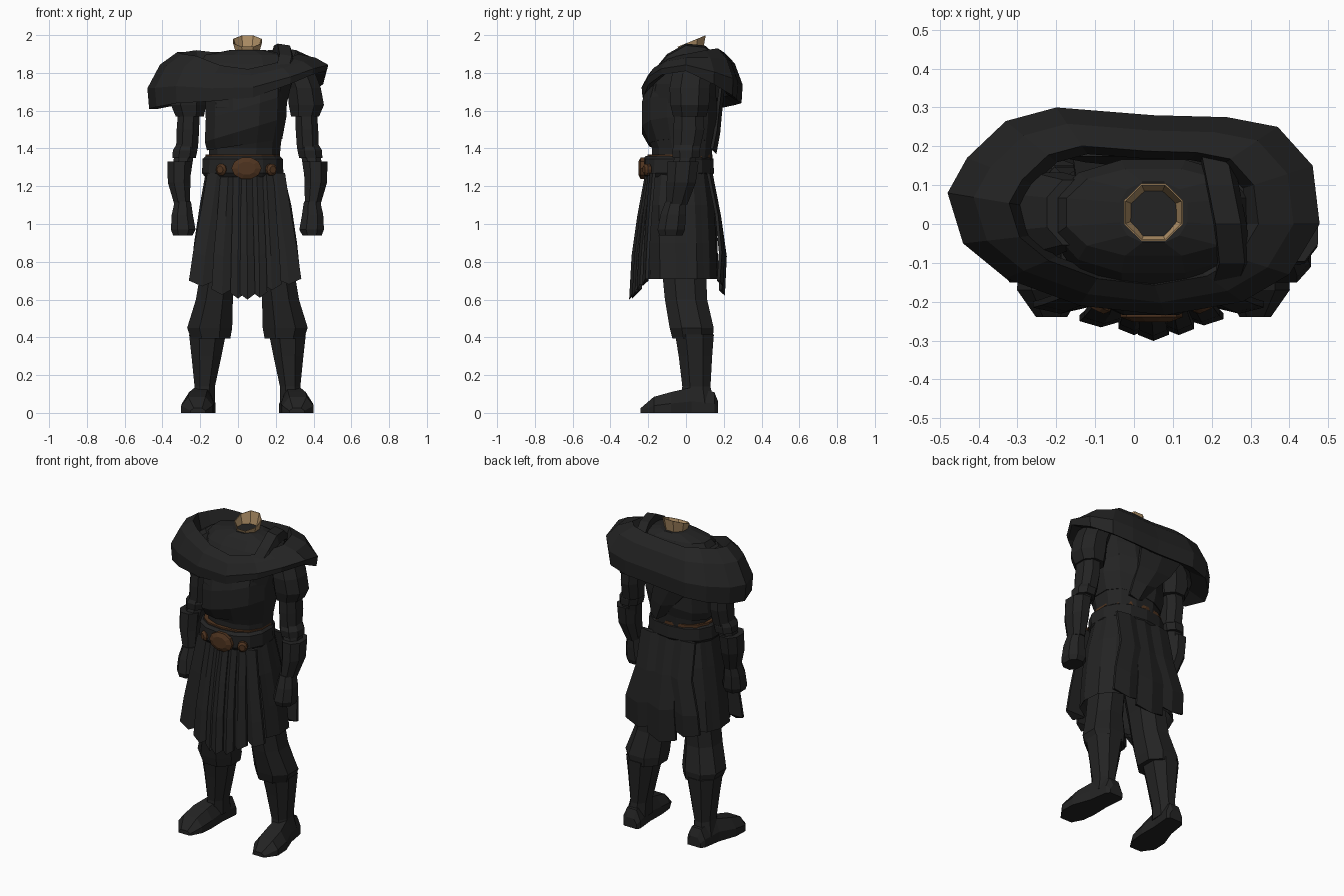
import bpy, bmesh, math

CX = 0.05  # symmetry line of the body


def mat(name, col):
    m = bpy.data.materials.new(name)
    m.diffuse_color = (*col, 1)
    return m


CLOTH = mat("charcoal cloth", (0.017, 0.017, 0.017))
BROWN = mat("brown leather", (0.078, 0.034, 0.014))
SKIN = mat("tan skin", (0.42, 0.27, 0.13))


def loft(name, rings, m=CLOTH, caps=True, cyclic=False):
    """Skin a list of equal-length closed rings."""
    bm = bmesh.new()
    vs = [[bm.verts.new(p) for p in r] for r in rings]
    n = len(vs[0])
    pairs = list(zip(vs, vs[1:])) + ([(vs[-1], vs[0])] if cyclic else [])
    for a, b in pairs:
        for i in range(n):
            j = (i + 1) % n
            bm.faces.new((a[i], a[j], b[j], b[i]))
    if caps and not cyclic:
        bm.faces.new(vs[0])
        bm.faces.new(vs[-1])
    bmesh.ops.recalc_face_normals(bm, faces=bm.faces)
    me = bpy.data.meshes.new(name)
    bm.to_mesh(me)
    bm.free()
    me.materials.append(m)
    ob = bpy.data.objects.new(name, me)
    bpy.context.collection.objects.link(ob)
    return ob


def oval(x, y, z, rx, ry, n=8, p=1.0, pleat=0.0, tilt=0.0):
    """Horizontal ring; p < 1 squares it off, pleat zigzags it, tilt slants it."""
    out = []
    for i in range(n):
        a = 2 * math.pi * (i + 0.5) / n
        c, s = math.cos(a), math.sin(a)
        k = 1 + pleat * (1 if i % 2 else -1)
        dx = rx * k * math.copysign(abs(c) ** p, c)
        dy = ry * k * math.copysign(abs(s) ** p, s)
        out.append((x + dx, y + dy, z + tilt * dx))
    return out


def panel(name, path, w0, w1, t=0.016, m=CLOTH):
    """Hanging strip; path points are (x, y, z), width runs along x, with a raised middle."""
    rings = []
    for i, (x, y, z) in enumerate(path):
        w = w0 + (w1 - w0) * i / (len(path) - 1)
        s = -1 if y < 0 else 1
        rings.append([(x - w / 2, y, z), (x, y + s * t, z - 0.01 * i), (x + w / 2, y, z),
                      (x + w / 2, y - s * t, z), (x - w / 2, y - s * t, z)])
    return loft(name, rings, m)


# neck: slanted open tube, narrowing downwards inside
low = oval(CX, 0.03, 1.89, 0.062, 0.06, 8)
top = [(x, y, 1.968 + 0.4 * (y - 0.03)) for x, y, z in oval(CX, 0.03, 2, 0.082, 0.08, 8)]
inner = [(CX + (x - CX) * .95, 0.03 + (y - 0.03) * .95, z) for x, y, z in top]
base = [(CX + (x - CX) * .9, 0.03 + (y - 0.03) * .9, 1.9) for x, y, z in low]
loft("neck", [low, top, inner, base], SKIN, caps=False)

# torso
loft("torso", [oval(*r, 12, 0.85) for r in [
    (.035, -.03, 1.22, .185, .155), (.035, -.02, 1.40, .195, .165), (.04, -.03, 1.48, .20, .185),
    (.045, -.035, 1.62, .215, .20), (CX, -.02, 1.74, .24, .185), (CX, .02, 1.85, .26, .15),
    (CX, .03, 1.895, .23, .115), (CX, .03, 1.922, .09, .08)]])

# diagonal wrap over the shirt, with a drape running down the back
loft("shirt_wrap", [oval(.035, -.025, 1.42, .205, .175, 12, .85, tilt=.15),
                    oval(.04, -.035, 1.50, .222, .205, 12, .85, tilt=.3),
                    oval(.045, -.035, 1.62, .222, .205, 12, .85, tilt=.3),
                    oval(.045, -.03, 1.70, .225, .19, 12, .85, tilt=.2)])
panel("back_drape", [(-.05, .19, 1.72), (-.01, .175, 1.6), (.05, .165, 1.5), (.1, .145, 1.4)], .3, .1)

# mantle: outer x, outer y, low edge z, crest z around the shoulders
MANTLE = [
    (.478, .0, 1.81, 1.90), (.46, .15, 1.74, 1.92), (.37, .25, 1.68, 1.93), (.24, .275, 1.66, 1.92),
    (.05, .28, 1.65, 1.91), (-.2, .30, 1.64, 1.91), (-.33, .265, 1.63, 1.92), (-.43, .17, 1.61, 1.91),
    (-.48, .08, 1.61, 1.91), (-.44, -.05, 1.62, 1.90), (-.33, -.14, 1.64, 1.89),
    (-.14, -.21, 1.65, 1.84), (.08, -.235, 1.67, 1.82), (.28, -.2, 1.74, 1.85), (.4, -.13, 1.79, 1.88)]
SECTION = [(.6, .6), (.67, 1), (.86, .78), (1, .36), (.98, 0), (.76, .15)]
loft("mantle", [[(x * k, y * k, lo + (hi - lo) * f) for k, f in SECTION]
                for x, y, lo, hi in MANTLE], cyclic=True)

# raised fold over one shoulder
fold = [(.2, .2, 1.86), (.22, .1, 1.945), (.24, 0, 1.955), (.25, -.1, 1.90), (.23, -.165, 1.82)]
loft("shoulder_fold", [[(x - .035, y, z - .05), (x - .03, y, z), (x + .035, y, z - .01),
                        (x + .05, y, z - .06)] for x, y, z in fold])

# belt, leather lining and buckles
loft("belt_lining", [oval(.025, -.032, z, .202, .172, 14, .85) for z in (1.28, 1.369)], BROWN)
loft("belt", [oval(.025, -.042, z, r, r - .03, 14, .85) for z, r in
              ((1.25, .205), (1.27, .22), (1.345, .217), (1.36, .2))])


def stud(name, x, y, z, rx, rz, turn=0.0):
    rings = []
    for d, k in ((.02, 1), (0, 1), (-.012, .6)):
        ring = []
        for i in range(10):
            a = math.tau * i / 10
            u = rx * k * math.cos(a)
            ring.append((x + u * math.cos(turn) - d * math.sin(turn),
                         y + u * math.sin(turn) + d * math.cos(turn), z + rz * k * math.sin(a)))
        rings.append(ring)
    loft(name, rings, BROWN)


stud("buckle", .045, -.24, 1.295, .08, .06)
for s in (-1, 1):
    stud("belt_stud", .045 + s * .135, -.213, 1.288, .03, .032, s * .45)

# pleated skirt
loft("skirt", [oval(x, y, z, rx, ry, 28, .8, .014) for x, y, z, rx, ry in [
    (.035, -.03, 1.27, .205, .16), (.04, -.03, 1.1, .24, .185), (.04, -.025, .9, .27, .19),
    (.04, -.02, .71, .29, .19), (.04, -.02, .74, .27, .175), (.04, -.02, 1.0, .2, .15)]])

# hanging skirt panels: x at top, x at hem, hem y, hem z, hem width
for x0, x1, y1, z1, w in [(-.11, -.19, -.215, .70, .14), (-.05, -.085, -.25, .655, .11),
                          (.005, .0, -.27, .635, .08), (.045, .05, -.285, .63, .08),
                          (.1, .115, -.27, .64, .08), (.15, .18, -.245, .68, .1),
                          (.2, .27, -.215, .71, .13)]:
    yt = -.2 + .15 * abs(x0 - .045)
    panel("front_skirt_panel", [(x0, yt, 1.27), (x0 * .6 + x1 * .4, yt * .5 + y1 * .5, 1.05),
                                (x0 * .2 + x1 * .8, yt * .15 + y1 * .85, .85), (x1, y1, z1)], w * .75, w)
for x0, x1, y1, z1 in [(-.07, -.12, .18, .72), (.04, .04, .19, .65), (.15, .2, .18, .70)]:
    panel("back_skirt_panel", [(x0, .125, 1.27), (x0, .17, 1.05), (x1, y1 + .01, .85), (x1, y1, z1)],
          .16, .2)

# limbs, mirrored: rings are (offset from centre line, y, z, rx, ry)
LIMBS = {
    "sleeve": [(.2, .03, 1.86, .08, .09), (.27, .03, 1.80, .095, .11), (.3, .02, 1.72, .095, .115),
               (.312, .02, 1.63, .1, .11), (.305, .02, 1.57, .08, .095)],
    "forearm": [(.31, .015, 1.62, .06, .08), (.315, .015, 1.5, .064, .088), (.32, .005, 1.40, .062, .075),
                (.335, 0, 1.37, .055, .06), (.35, -.02, 1.27, .055, .07)],
    "elbow_cuff": [(.325, .005, 1.42, .055, .07), (.33, 0, 1.39, .07, .08), (.335, 0, 1.35, .066, .075)],
    "bracer": [(.36, -.015, 1.33, .068, .088), (.362, -.025, 1.22, .064, .083), (.345, -.05, 1.1, .044, .06)],
    "hand": [(.342, -.055, 1.12, .046, .058), (.345, -.068, 1.05, .06, .072), (.34, -.078, .97, .07, .078),
             (.342, -.08, .94, .055, .066)],
    "trouser_leg": [(.1, -.01, 1.0, .1, .13), (.155, -.01, .75, .1, .125), (.175, 0, .6, .105, .12),
                    (.2, .03, .45, .128, .125), (.195, .035, .395, .112, .115)],
    "boot_shaft": [(.212, .045, .415, .104, .11), (.217, .05, .3, .085, .095),
                   (.226, .055, .14, .058, .08), (.235, .06, .05, .068, .095)],
}
# boot foot sections: offset, y, half width, height
FOOT = [(.225, .17, .045, .06), (.228, .15, .06, .11), (.243, .03, .064, .135), (.262, -.08, .085, .11),
        (.268, -.17, .083, .085), (.262, -.24, .04, .025)]
for side, s in (("left", 1), ("right", -1)):
    for name, rings in LIMBS.items():
        loft(f"{side}_{name}", [oval(CX + s * d, y, z, rx, ry, 8, .9) for d, y, z, rx, ry in rings])
    loft(f"{side}_boot_foot", [[(CX + s * (d + w * u), y, h * v) for u, v in
                                ((-1, 0), (1, 0), (1, .45), (.55, 1), (-.55, 1), (-1, .45))]
                               for d, y, w, h in FOOT])
